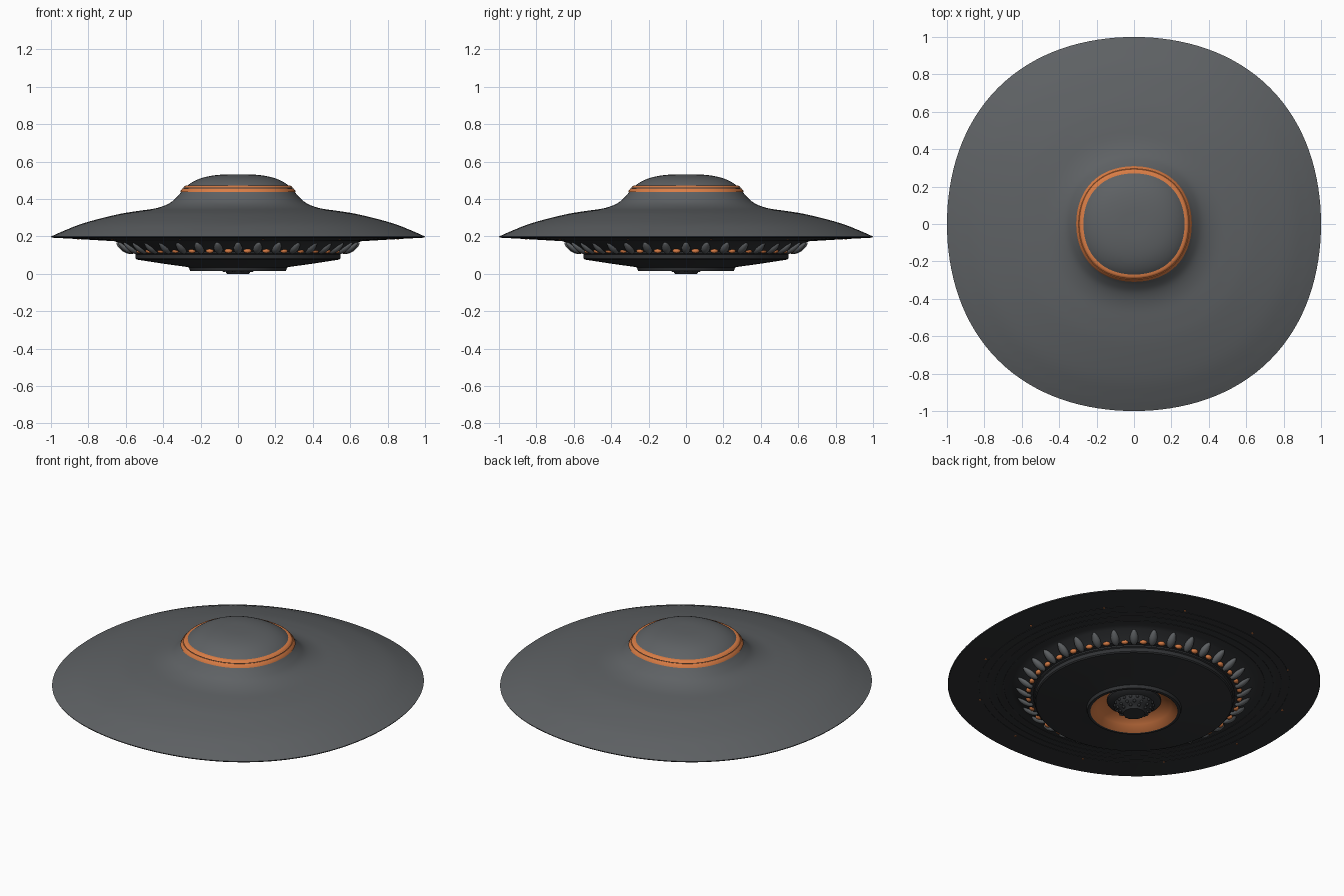
import bpy, bmesh, math
from mathutils import Vector, Matrix

if "Cube" in bpy.data.objects:
    bpy.data.objects.remove(bpy.data.objects["Cube"])


def mat(name, rgb):
    m = bpy.data.materials.new(name)
    m.diffuse_color = (*rgb, 1)
    m.use_nodes = True
    m.node_tree.nodes["Principled BSDF"].inputs["Base Color"].default_value = m.diffuse_color
    return m


GREY = mat("hull grey", (0.112, 0.120, 0.127))
DARK = mat("underside charcoal", (0.030, 0.032, 0.035))
ORANGE = mat("orange", (0.70, 0.205, 0.06))


def finish(name, bm, mats, angle=35):
    bmesh.ops.recalc_face_normals(bm, faces=bm.faces)
    me = bpy.data.meshes.new(name)
    bm.to_mesh(me)
    bm.free()
    for m in mats:
        me.materials.append(m)
    ob = bpy.data.objects.new(name, me)
    bpy.context.collection.objects.link(ob)
    bpy.ops.object.select_all(action='DESELECT')
    ob.select_set(True)
    bpy.context.view_layer.objects.active = ob
    bpy.ops.object.shade_smooth_by_angle(angle=math.radians(angle))
    return ob


def smooth(pts, n=5):
    """Catmull-Rom curve through profile points."""
    p = [Vector(q) for q in pts]
    p = [2 * p[0] - p[1]] + p + [2 * p[-1] - p[-2]]
    out = []
    for i in range(1, len(p) - 2):
        a, b, c, d = p[i - 1:i + 3]
        for k in range(n):
            t = k / n
            out.append(0.5 * (2 * b + (c - a) * t + (2 * a - 5 * b + 4 * c - d) * t * t
                              + (3 * b - a - 3 * c + d) * t ** 3))
    return [tuple(q) for q in out] + [tuple(pts[-1])]


def lathe(name, profile, mats, square=0.0, closed=False, rule=None, seg=128):
    """Spin an (r, z) profile; square gives the slightly squared outline."""
    bm = bmesh.new()
    rows = []
    for r, z in profile:
        if r < 1e-5:
            rows.append([bm.verts.new((0, 0, z))])
            continue
        row = []
        for i in range(seg):
            a = 2 * math.pi * i / seg
            q = r * (1 + square * (1 - math.cos(4 * a)))
            row.append(bm.verts.new((q * math.cos(a), q * math.sin(a), z)))
        rows.append(row)
    pairs = list(zip(rows, rows[1:]))
    if closed:
        pairs.append((rows[-1], rows[0]))
    for A, B in pairs:
        for i in range(seg):
            j = (i + 1) % seg
            if len(A) == 1:
                bm.faces.new((A[0], B[i], B[j]))
            elif len(B) == 1:
                bm.faces.new((A[i], A[j], B[0]))
            else:
                bm.faces.new((A[i], A[j], B[j], B[i]))
    bmesh.ops.recalc_face_normals(bm, faces=bm.faces)
    if rule:
        for f in bm.faces:
            f.material_index = rule(f)
    return finish(name, bm, mats)


SQ = 0.0143

# Saucer hull: smooth top, dark underside and sloped wall behind the fins
top = smooth([(0, .532), (.10, .529), (.18, .516), (.24, .492), (.285, .458), (.325, .412),
              (.37, .375), (.44, .35), (.54, .335), (.65, .316), (.82, .272), (.93, .23), (1, .199)])
under = [(.997, .193), (.90, .188), (.78, .181), (.66, .174), (.635, .165), (.57, .118), (0, .118)]
lathe("saucer_hull", top + under, [GREY, DARK], SQ,
      rule=lambda f: 1 if f.normal.z < -0.1 else 0)

# Orange band round the dome, with a thin dark groove
lathe("dome_band_lower", [(.27, .437), (.309, .437), (.305, .447), (.296, .457), (.27, .457)],
      [ORANGE], SQ, closed=True)
lathe("dome_band_groove", [(.26, .455), (.294, .455), (.290, .461), (.26, .461)],
      [DARK], SQ, closed=True)
lathe("dome_band_upper", [(.25, .460), (.293, .460), (.288, .467), (.280, .471), (.25, .471)],
      [ORANGE], SQ, closed=True)

# Fine raised rings under the rim
for k, r in enumerate((.70, .745, .79, .835)):
    z = .174 + (r - .66) * .058
    lathe(f"underside_ring_{k}", [(r - .003, z + .004), (r - .003, z - .002),
                                  (r + .003, z - .002), (r + .003, z + .004)],
          [DARK], SQ, closed=True)

# Small orange marker lights under the rim
bm = bmesh.new()
for i in range(12):
    a = 2 * math.pi * (i + .3) / 12
    bmesh.ops.create_cone(bm, cap_ends=True, segments=10, radius1=.006, radius2=.006, depth=.006,
                          matrix=Matrix.Translation((.865 * math.cos(a), .865 * math.sin(a), .185)))
finish("marker_lights", bm, [ORANGE])

# Ring of leaf-shaped fins with orange lights between them
N = 36
fins, lights = bmesh.new(), bmesh.new()
tilt = Matrix.Rotation(-math.atan2(.05, .075), 4, 'Y')
for i in range(N):
    turn = Matrix.Rotation(2 * math.pi * i / N, 4, 'Z')
    vs = bmesh.ops.create_uvsphere(fins, u_segments=12, v_segments=10, radius=1)["verts"]
    for v in vs:
        t = v.co.z                      # long axis, tip at +1
        w = 1 - .25 * max(t, 0)
        local = Vector((.050 * t, .024 * w * v.co.x, .020 * w * v.co.y))
        v.co = turn @ (Matrix.Translation((.608, 0, .138)) @ (tilt @ local))
    half = Matrix.Rotation(2 * math.pi * (i + .5) / N, 4, 'Z')
    bmesh.ops.create_uvsphere(lights, u_segments=10, v_segments=6, radius=1,
                              matrix=half @ Matrix.Translation((.583, 0, .122))
                              @ Matrix.Diagonal((.015, .022, .013, 1)))
finish("rim_fins", fins, [GREY], 60)
finish("fin_lights", lights, [ORANGE], 60)

# Lower disc with a bottom collar and an orange bowl sunk into it
lathe("lower_disc", [(0, .122), (.545, .122), (.556, .117), (.556, .108), (.548, .104),
                     (.548, .082), (.542, .076), (.40, .054), (.285, .038), (.262, .034),
                     (.257, .016), (.250, .014), (.240, .016), (.205, .050), (.150, .088),
                     (0, .092)],
      [DARK, ORANGE],
      rule=lambda f: 1 if .14 < f.calc_center_median().xy.length < .242
      and f.calc_center_median().z < .089 else 0)

# Central emitter with a collar and studs
lathe("emitter_collar", [(0, .094), (.148, .094), (.148, .078), (.125, .062), (0, .062)], [DARK])
lathe("emitter_ball", [(0, .09), (.104, .09)] + smooth([(.108, .066), (.100, .038), (.068, .012)], 4)
      + [(.060, 0), (0, 0)], [DARK])
studs = bmesh.new()
for r, z, n in ((.106, .052, 18), (.092, .030, 14), (.074, .017, 10)):
    for i in range(n):
        a = 2 * math.pi * i / n
        bmesh.ops.create_icosphere(studs, subdivisions=2, radius=.009, matrix=Matrix.Translation(
            (r * math.cos(a), r * math.sin(a), z)))
finish("emitter_studs", studs, [DARK], 60)
